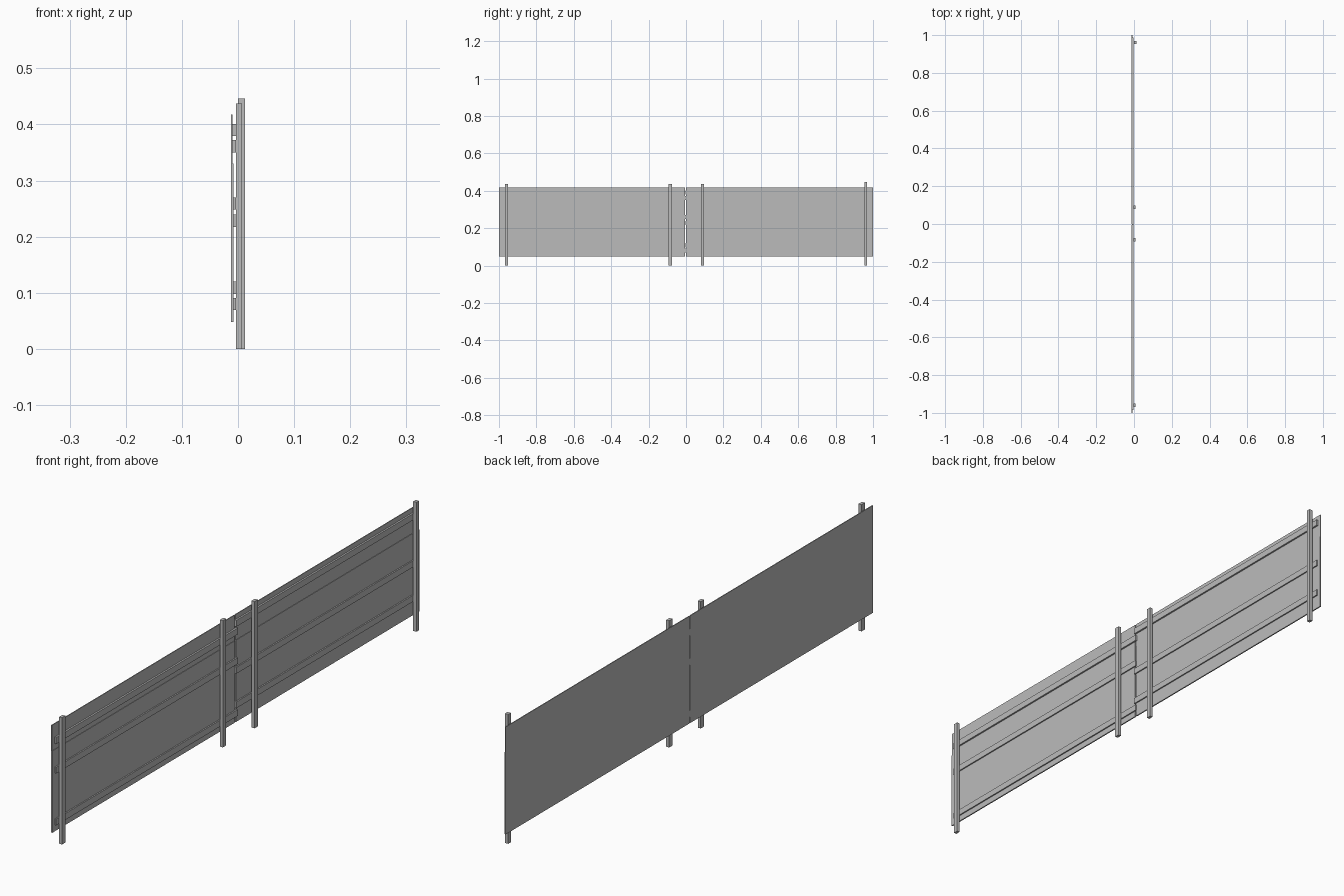
import bpy
import bmesh

cube = bpy.data.objects.get("Cube")
if cube:
    bpy.data.objects.remove(cube, do_unlink=True)

grey = bpy.data.materials.new("plain_grey")
grey.use_nodes = True
colour = (0.5, 0.5, 0.5, 1)
grey.diffuse_color = colour
grey.node_tree.nodes["Principled BSDF"].inputs["Base Color"].default_value = colour


def extrude_y(name, profile, y0, y1):
    """Extrude an (x, z) outline between two y positions."""
    bm = bmesh.new()
    face = bm.faces.new([bm.verts.new((x, y0, z)) for x, z in profile])
    result = bmesh.ops.extrude_face_region(bm, geom=[face])
    moved = [v for v in result["geom"] if isinstance(v, bmesh.types.BMVert)]
    bmesh.ops.translate(bm, verts=moved, vec=(0, y1 - y0, 0))
    bmesh.ops.recalc_face_normals(bm, faces=bm.faces)
    mesh = bpy.data.meshes.new(name)
    bm.to_mesh(mesh)
    bm.free()
    mesh.materials.append(grey)
    obj = bpy.data.objects.new(name, mesh)
    bpy.context.collection.objects.link(obj)
    return obj


def box(name, x0, x1, y0, y1, z0, z1):
    return extrude_y(name, [(x0, z0), (x1, z0), (x1, z1), (x0, z1)], y0, y1)


# Sheet panels, thinner along the top edge
OUTER, INNER, TOP_INNER = -0.0125, -0.008, -0.0095
sheet = [(OUTER, 0.048), (INNER, 0.048), (INNER, 0.33),
         (TOP_INNER, 0.33), (TOP_INNER, 0.418), (OUTER, 0.418)]
extrude_y("front_panel", sheet, -1.0, -0.005)
extrude_y("back_panel", sheet, 0.0, 1.0)

# Horizontal rails, at different heights on each panel
RAIL = 0.022
for side, y0, y1, heights in (
        ("front", -0.985, 0.004, (0.08, 0.259, 0.361)),
        ("back", -0.004, 0.988, (0.109, 0.228, 0.39))):
    for level, z in zip(("lower", "middle", "upper"), heights):
        box(f"{side}_{level}_rail", -0.011, -0.0035, y0, y1,
            z - RAIL / 2, z + RAIL / 2)

# Upright posts, the last one slightly taller and set outward
for name, y in (("front_end_post", -0.96), ("front_middle_post", -0.084),
                ("back_middle_post", 0.088)):
    box(name, -0.0035, 0.0075, y - 0.009, y + 0.009, 0, 0.437)
box("back_end_post", 0.0, 0.0125, 0.954, 0.968, 0, 0.446)
